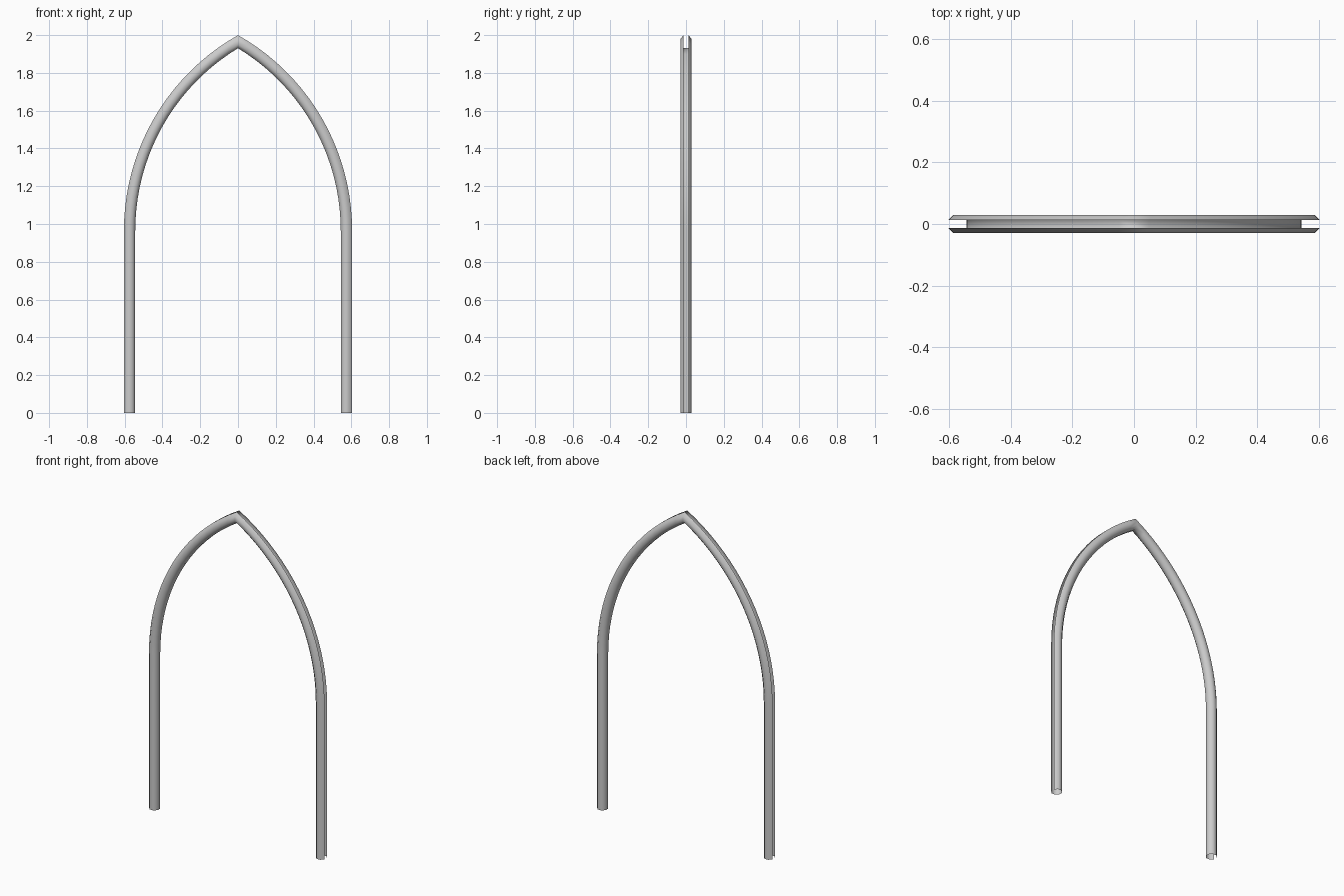
import bpy, bmesh, math

if "Cube" in bpy.data.objects:
    bpy.data.objects.remove(bpy.data.objects["Cube"])

APO = 0.030                      # octagon apothem
HALF = APO * math.tan(math.pi / 8)
CX = 0.574                       # leg centre line
SPRING = 0.965                   # where legs turn into the arch
TOP = 2.0                        # outer apex
SEG = 20

# Octagonal channel profile (outward offset, y) with its outer side left open
PROFILE = [(APO, -HALF), (HALF, -APO), (-HALF, -APO), (-APO, -HALF),
           (-APO, HALF), (-HALF, APO), (HALF, APO), (APO, HALF)]

# Arc radius so the outer edge meets x = 0 at the top
w, h = CX + APO, TOP - SPRING
R = (w * w + h * h) / (2 * w) - APO
ARC_X = CX - R                   # arc centre


def path(d, y):
    """One edge of the channel: up the leg, then along the arc to the centre plane."""
    r = R + d
    end = math.acos(-ARC_X / r)
    pts = [(CX + d, y, 0.0)]
    for i in range(SEG + 1):
        a = end * i / SEG
        x = 0.0 if i == SEG else ARC_X + r * math.cos(a)
        pts.append((x, y, SPRING + r * math.sin(a)))
    return pts


def half_arch(bm, side):
    rails = [[bm.verts.new((side * x, y, z)) for x, y, z in path(d, yy)]
             for d, yy in PROFILE]
    for a, b in zip(rails, rails[1:]):
        for i in range(len(a) - 1):
            q = (a[i], a[i + 1], b[i + 1], b[i])
            bm.faces.new(q if side > 0 else q[::-1])


# Pointed arch frame: both halves welded at the apex
bm = bmesh.new()
half_arch(bm, 1)
half_arch(bm, -1)
bmesh.ops.remove_doubles(bm, verts=bm.verts, dist=1e-5)
bmesh.ops.recalc_face_normals(bm, faces=bm.faces)
# Open channel: make normals face away from the tube centre
f = max(bm.faces, key=lambda f: f.calc_center_median().y)
f.normal_update()
if f.normal.y < 0:
    bmesh.ops.reverse_faces(bm, faces=bm.faces)
mesh = bpy.data.meshes.new("arch_frame")
bm.to_mesh(mesh)
bm.free()
obj = bpy.data.objects.new("arch_frame", mesh)
bpy.context.collection.objects.link(obj)
bpy.context.view_layer.objects.active = obj
obj.select_set(True)
bpy.ops.object.shade_smooth_by_angle(angle=math.radians(50))
